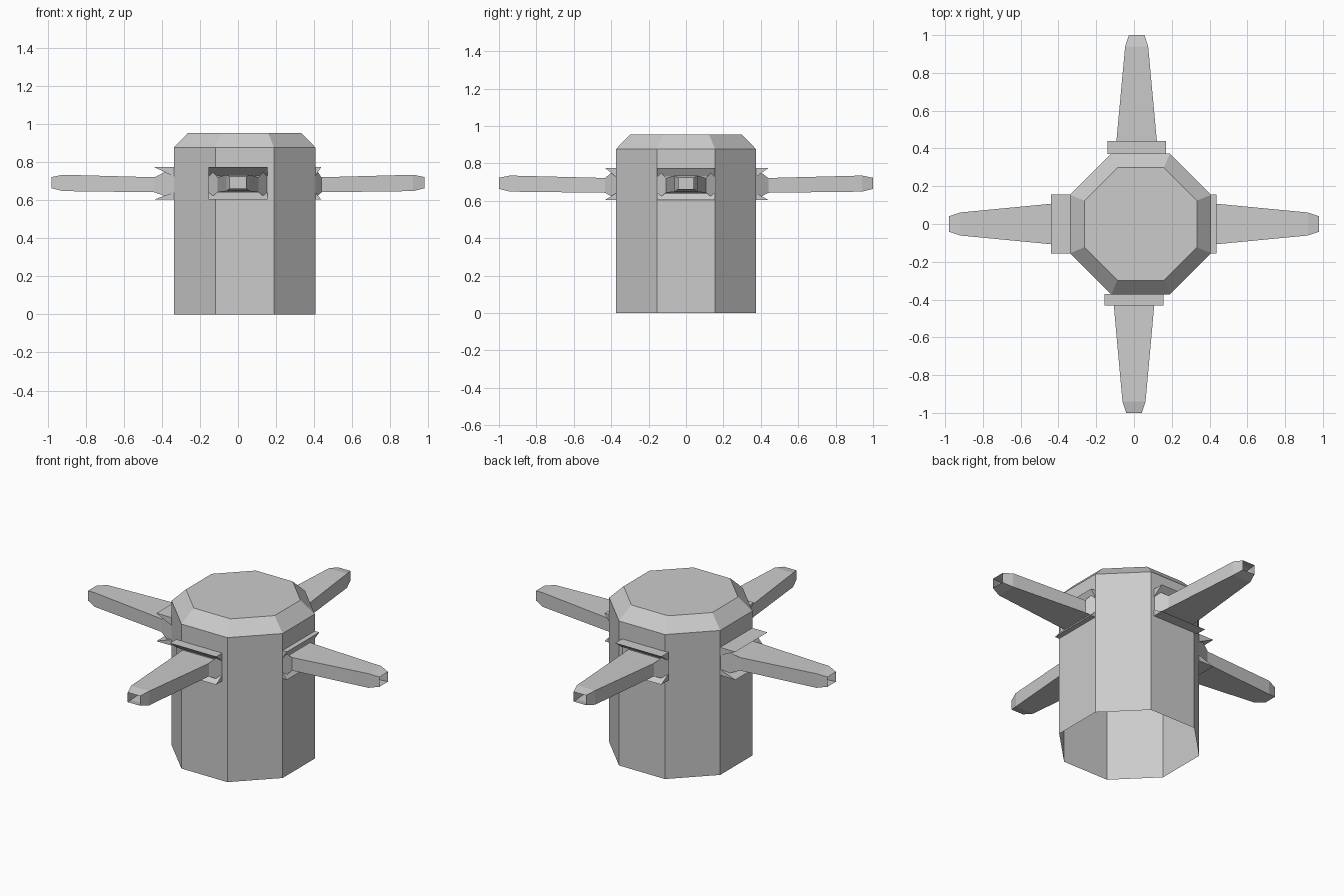
import bpy, math
from mathutils import Matrix

if "Cube" in bpy.data.objects:
    bpy.data.objects.remove(bpy.data.objects["Cube"])

ZC = 0.69  # height of the arm axis


def make(name, verts, faces, mat=Matrix()):
    me = bpy.data.meshes.new(name)
    me.from_pydata([mat @ v for v in map(lambda p: Matrix.Translation(p).translation, verts)], [], faces)
    me.update()
    ob = bpy.data.objects.new(name, me)
    bpy.context.collection.objects.link(ob)
    return ob


def loft(name, rings, cap_end=False, mat=Matrix()):
    n = len(rings[0])
    faces = [(r * n + i, r * n + (i + 1) % n, (r + 1) * n + (i + 1) % n, (r + 1) * n + i)
             for r in range(len(rings) - 1) for i in range(n)]
    if cap_end:
        faces.append(tuple(range((len(rings) - 1) * n, len(rings) * n)))
    return make(name, [v for r in rings for v in r], faces, mat)


def octagon(apothem, z):
    r = apothem / math.cos(math.pi / 8)
    return [(0.035 + r * math.cos(a), r * math.sin(a), z)
            for a in (math.pi / 8 + k * math.pi / 4 for k in range(8))]


def rect(x, w, z0, z1):
    return [(x, -w, z0), (x, w, z0), (x, w, z1), (x, -w, z1)]


# Body: octagonal shell, open below, chamfered top
loft("body", [octagon(0.373, 0), octagon(0.373, 0.878), octagon(0.298, 0.955)], cap_end=True)


def collar(name, wall, rim, mat):
    w, a = 0.155, 0.107
    verts, faces = [], []
    # Wedge flanges above and below the arm
    for outer, inner in ((0.775, 0.725), (0.605, 0.643)):
        b = len(verts)
        for y in (-w, w):
            verts += [(wall, y, outer), (rim, y, outer), (wall, y, inner)]
        faces += [(b, b + 1, b + 4, b + 3), (b + 1, b + 2, b + 5, b + 4),
                  (b, b + 2, b + 1), (b + 3, b + 4, b + 5)]
    # Sloping cheeks beside the arm
    for s in (-1, 1):
        b = len(verts)
        verts += [(wall, s * w, 0.605), (rim, s * a, 0.643), (rim, s * a, 0.722), (wall, s * w, 0.775)]
        faces.append((b, b + 1, b + 2, b + 3))
    make(name, verts, faces, mat)


# Four arms: name, angle, sideways shift, wall, rim, tip
for side, ang, shift, wall, rim, tip in (("right", 0, 0, 0.405, 0.438, 0.98),
                                         ("back", 90, -0.014, 0.37, 0.44, 1.0),
                                         ("left", 180, 0, 0.335, 0.44, 0.98),
                                         ("front", 270, 0, 0.37, 0.432, 1.0)):
    m = Matrix.Rotation(math.radians(ang), 4, 'Z') @ Matrix.Translation((0, shift, 0))
    loft(side + "_arm", [rect(wall - 0.01, 0.112, 0.643, 0.722), rect(rim, 0.107, 0.643, 0.722),
                         rect(tip - 0.06, 0.061, 0.649, 0.735), rect(tip, 0.041, 0.664, 0.723)], mat=m)
    collar(side + "_collar", wall, rim, m)
